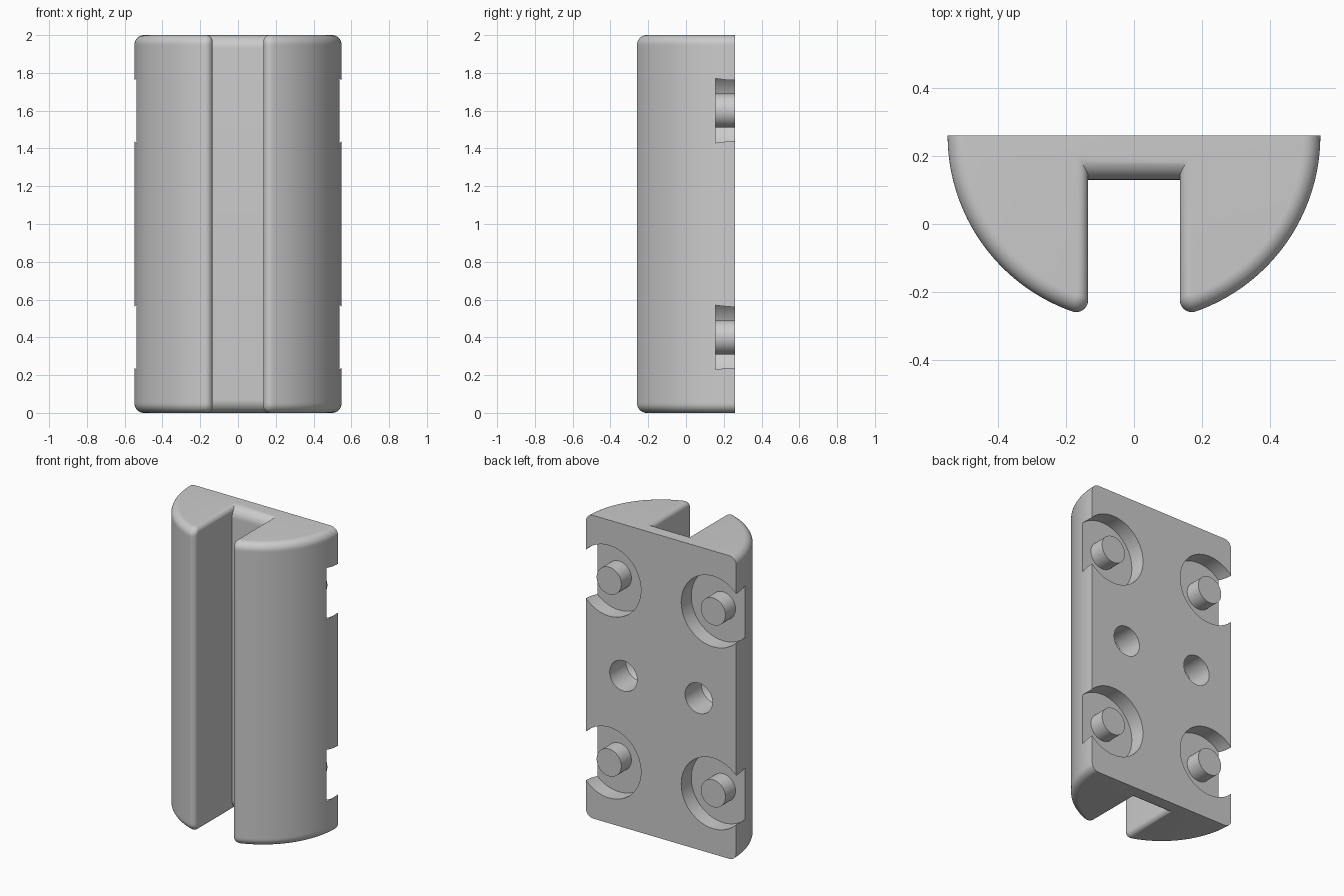
import bpy, bmesh
from math import sin, cos, pi, atan2, sqrt

if "Cube" in bpy.data.objects:
    bpy.data.objects.remove(bpy.data.objects["Cube"])

H, BACK, R = 2.0, 0.26, 0.548        # height, back plane, half-round radius
SLOT, FLOOR, TIP = 0.135, 0.13, 0.035  # slot half width, slot floor, lip radius


def inset(r, d):
    """Inward step of a fillet of radius r at depth d below the end face."""
    return 0 if d >= r else r - sqrt(max(0, r * r - (r - d) ** 2))


def outline(d):
    """Half-round section with a front slot, shrunk near the end faces."""
    rad = R - inset(0.05, d)
    w = SLOT + inset(0.032, d)
    f = max(TIP - inset(0.032, d), 0.004)
    cx = w + f
    cy = BACK - sqrt((rad - f) ** 2 - cx ** 2)
    end = atan2(cy - BACK, cx)
    half = [(rad * cos(end * i / 40), BACK + rad * sin(end * i / 40)) for i in range(41)]
    for i in range(1, 11):
        a = end + (-pi - end) * i / 10
        half.append((cx + f * cos(a), cy + f * sin(a)))
    half.append((w, FLOOR + inset(0.07, d)))
    return half + [(-x, y) for x, y in reversed(half)]


def make_object(name, bm):
    bmesh.ops.remove_doubles(bm, verts=bm.verts, dist=1e-5)
    bmesh.ops.recalc_face_normals(bm, faces=bm.faces)
    mesh = bpy.data.meshes.new(name)
    bm.to_mesh(mesh)
    bm.free()
    ob = bpy.data.objects.new(name, mesh)
    bpy.context.collection.objects.link(ob)
    return ob


def lathe(bm, profile, x, z, n=64):
    """Revolve a closed (radius, y) profile about a y-axis line at x, z."""
    rings = [[bm.verts.new((x + r * cos(2 * pi * i / n), y, z + r * sin(2 * pi * i / n)))
              for i in range(n)] for r, y in profile]
    for k in range(len(rings)):
        a, b = rings[k], rings[(k + 1) % len(rings)]
        if profile[k][0] == 0 and profile[(k + 1) % len(rings)][0] == 0:
            continue
        for i in range(n):
            j = (i + 1) % n
            bm.faces.new((a[i], a[j], b[j], b[i]))


# Slotted body, lofted through filleted end sections
depths = [0.07 * (1 - cos(pi / 2 * i / 12)) for i in range(13)]
levels = [(d, d) for d in depths] + [(H - d, d) for d in reversed(depths)]
bm = bmesh.new()
loops = [[bm.verts.new((x, y, z)) for x, y in outline(d)] for z, d in levels]
n = len(loops[0])
for a, b in zip(loops, loops[1:]):
    for i in range(n):
        j = (i + 1) % n
        bm.faces.new((a[i], a[j], b[j], b[i]))
bm.faces.new(loops[0])
bm.faces.new(loops[-1])
body = make_object("slotted_body", bm)

# Cutters: ring pockets that leave centre pins, and two drilled holes
bm = bmesh.new()
for s in (-1, 1):
    for z in (0.4, 1.6):
        lathe(bm, [(0.09, 0.155), (0.233, 0.155), (0.233, 0.35), (0.09, 0.35)], s * 0.38, z)
    lathe(bm, [(0, 0.02), (0.1, 0.09), (0.1, 0.35), (0, 0.35)], s * 0.275, 1.0)
cutter = make_object("back_cutter", bm)
cutter.hide_render = True

mod = body.modifiers.new("back_cuts", "BOOLEAN")
mod.operation, mod.solver, mod.object = "DIFFERENCE", "EXACT", cutter
bpy.context.view_layer.objects.active = body
body.select_set(True)
bpy.ops.object.modifier_apply(modifier=mod.name)
bpy.data.objects.remove(cutter)
bpy.ops.object.shade_smooth_by_angle(angle=0.5)
